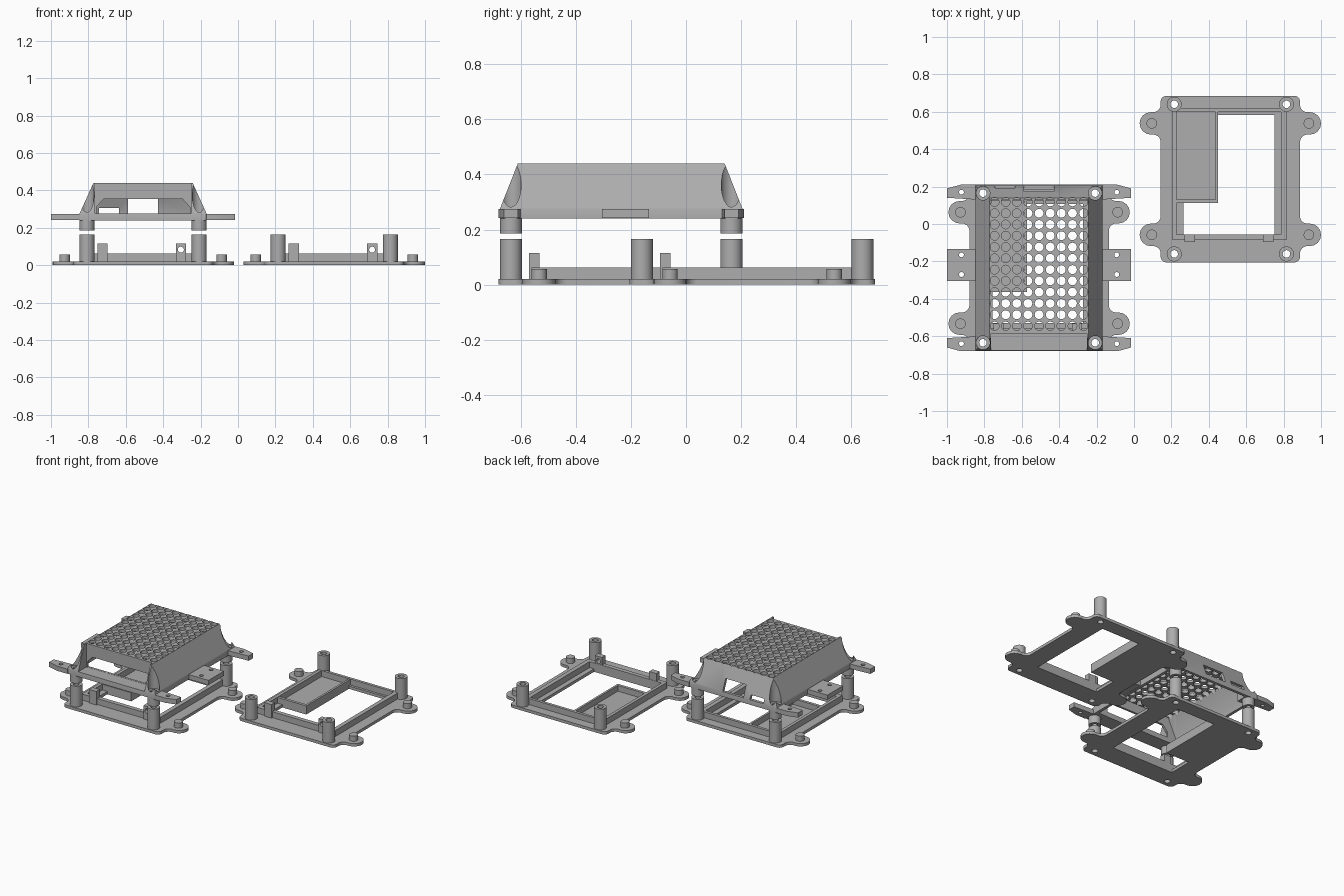
import bpy, bmesh
from math import cos, sin, radians, pi
from mathutils import Matrix, Vector

if "Cube" in bpy.data.objects:
    bpy.data.objects.remove(bpy.data.objects["Cube"])

grey = bpy.data.materials.new("plain_grey")
grey.use_nodes = True
COLOUR = (0.42, 0.42, 0.42, 1)
grey.diffuse_color = COLOUR
grey.node_tree.nodes["Principled BSDF"].inputs["Base Color"].default_value = COLOUR


def finish(name, bm):
    bmesh.ops.recalc_face_normals(bm, faces=bm.faces)
    mesh = bpy.data.meshes.new(name)
    bm.to_mesh(mesh)
    bm.free()
    mesh.materials.append(grey)
    obj = bpy.data.objects.new(name, mesh)
    bpy.context.collection.objects.link(obj)
    return obj


def prism(name, points, low, high, axis="z"):
    """Extrude a 2D outline along an axis (x: yz outline, y: xz outline)."""
    place = {"z": lambda a, b, d: (a, b, d),
             "y": lambda a, b, d: (a, d, b),
             "x": lambda a, b, d: (d, a, b)}[axis]
    bm = bmesh.new()
    face = bm.faces.new([bm.verts.new(place(a, b, low)) for a, b in points])
    out = bmesh.ops.extrude_face_region(bm, geom=[face])
    shift = Vector(place(0, 0, high - low))
    bmesh.ops.translate(bm, vec=shift, verts=[v for v in out["geom"] if isinstance(v, bmesh.types.BMVert)])
    return finish(name, bm)


def box(name, x, y, z):
    return prism(name, [(x[0], y[0]), (x[1], y[0]), (x[1], y[1]), (x[0], y[1])], *z)


def rods(name, centres, radius, low, high, axis="z", sides=32):
    """One mesh holding a cylinder at every centre."""
    bm = bmesh.new()
    for a, b in centres:
        turn = Matrix.Rotation(pi / 2, 4, "X") if axis == "y" else Matrix()
        mid = (low + high) / 2
        spot = (a, mid, b) if axis == "y" else (a, b, mid)
        bmesh.ops.create_cone(bm, cap_ends=True, segments=sides, radius1=radius, radius2=radius,
                              depth=high - low, matrix=Matrix.Translation(spot) @ turn)
    return finish(name, bm)


def combine(target, tools, operation="DIFFERENCE"):
    bpy.context.view_layer.objects.active = target
    for tool in tools:
        mod = target.modifiers.new("cut", "BOOLEAN")
        mod.solver = "EXACT"
        mod.operation = operation
        mod.object = tool
        bpy.ops.object.modifier_apply(modifier=mod.name)
        bpy.data.objects.remove(tool)
    return target


def arc(cx, cy, r, start, end, steps=8):
    angles = [radians(start + (end - start) * i / steps) for i in range(steps + 1)]
    return [(cx + r * cos(a), cy + r * sin(a)) for a in angles]


def smooth(obj):
    bpy.ops.object.select_all(action="DESELECT")
    obj.select_set(True)
    bpy.context.view_layer.objects.active = obj
    bpy.ops.object.shade_smooth_by_angle(angle=radians(30))


def corners(x, y):
    return [(sx * x, sy * y) for sx in (-1, 1) for sy in (-1, 1)]


SCREWS = corners(0.30, 0.40)


def make_tray():
    # Base plate with four rounded ears
    quarter = (arc(0.4125, 0.198, 0.04, 180, 90) + arc(0.425, 0.298, 0.06, -90, 90)
               + arc(0.4125, 0.398, 0.04, 270, 180) + arc(0.3425, 0.415, 0.03, 0, 90))
    half = quarter + [(-x, y) for x, y in reversed(quarter)]
    outline = half + [(-x, -y) for x, y in half]
    plate = prism("base_plate", outline, 0, 0.02)
    opening = [(-0.25, -0.295), (0.235, -0.295), (0.235, 0.343),
               (-0.065, 0.343), (-0.065, -0.128), (-0.25, -0.128)]
    combine(plate, [prism("opening", opening, -0.1, 0.1),
                    rods("screw_holes", SCREWS, 0.02, -0.1, 0.1)])
    # Raised rim and the pocket wall beside the opening
    rim = box("rim_wall", (-0.31, 0.30), (-0.325, 0.38), (0.018, 0.062))
    combine(rim, [box("inside", (-0.288, 0.27), (-0.295, 0.36), (0, 0.1)),
                  rods("screw_holes", SCREWS, 0.03, -0.1, 0.2)])
    pocket = [(-0.295, -0.128), (-0.065, -0.128), (-0.065, 0.365),
              (-0.08, 0.365), (-0.08, -0.108), (-0.295, -0.108)]
    pocket_wall = prism("pocket_wall", pocket, 0.015, 0.06)
    # Screw posts, locating pegs and upright tabs
    posts = rods("screw_posts", SCREWS, 0.04, 0.01, 0.165)
    combine(posts, [rods("bores", SCREWS, 0.02, -0.1, 0.3)])
    pegs = rods("locating_pegs", corners(0.42, 0.298), 0.028, 0.015, 0.056)
    left_tab = box("plain_tab", (-0.245, -0.19), (-0.335, -0.297), (0.018, 0.115))
    right_tab = box("drilled_tab", (0.175, 0.23), (-0.335, -0.297), (0.018, 0.115))
    combine(right_tab, [rods("pin_hole", [(0.202, 0.083)], 0.016, -0.4, -0.2, "y")])
    return [plate, rim, pocket_wall, posts, pegs, left_tab, right_tab]


def make_lid():
    # Tapered hood with a straight skirt
    bm = bmesh.new()
    rings = []
    for x, y, z in ((0.34, 0.44, 0.24), (0.34, 0.44, 0.275), (0.265, 0.375, 0.44)):
        rings.append([bm.verts.new((sx * x, sy * y, z)) for sx, sy in ((-1, -1), (1, -1), (1, 1), (-1, 1))])
    bm.faces.new(rings[0])
    bm.faces.new(rings[2])
    for a, b in zip(rings, rings[1:]):
        for i in range(4):
            j = (i + 1) % 4
            bm.faces.new((a[i], a[j], b[j], b[i]))
    hood = finish("hood", bm)

    # Hollow it out, leaving solid corners for the screws
    length = [(-0.335, 0.2), (0.42, 0.2), (0.42, 0.275), (0.36, 0.42), (-0.335, 0.42)]
    width = [(-0.32, 0.2), (0.32, 0.2), (0.32, 0.275), (0.252, 0.42), (-0.252, 0.42), (-0.32, 0.275)]
    combine(hood, [prism("long_cavity", length, -0.255, 0.255, "x"),
                   prism("wide_cavity", width, -0.333, 0.345, "y")])

    # Recessed front with a chamfered opening, back window and slot
    mouth = [(-0.25, 0.276), (0.25, 0.276), (0.25, 0.31), (0.21, 0.355), (-0.21, 0.355), (-0.25, 0.31)]
    combine(hood, [box("front_recess", (-0.256, 0.256), (-0.6, -0.35), (0.275, 0.6)),
                   prism("mouth", mouth, -0.4, -0.3, "y"),
                   box("back_window", (-0.08, 0.08), (0.3, 0.6), (0.275, 0.355)),
                   box("back_slot", (-0.235, -0.13), (0.3, 0.6), (0.275, 0.305)),
                   rods("screw_wells", SCREWS, 0.037, 0.275, 0.6),
                   rods("screw_holes", SCREWS, 0.02, 0.1, 0.5)])

    # Vent grid
    grid = [((i - 4) * 0.0595, 0.353 - j * 0.0603) for i in range(9) for j in range(12)]
    combine(hood, [rods("vents", grid, 0.0235, 0.405, 0.5, sides=20)])

    # Short posts under the corners
    feet = rods("lid_posts", SCREWS, 0.04, 0.185, 0.242)
    combine(feet, [rods("bores", SCREWS, 0.02, 0.1, 0.5)])

    # Side mounting lugs
    lugs = []
    for s in (-1, 1):
        for e in (-1, 1):
            shape = [(0.325, 0.365), (0.4925, 0.375), (0.4925, 0.425), (0.42, 0.445), (0.338, 0.445)]
            lug = prism("corner_lug", [(s * x, e * y) for x, y in shape], 0.241, 0.274)
            hole = rods("lug_hole", [(s * 0.415, e * 0.405)], 0.013, 0.1, 0.5, sides=20)
            lugs.append(combine(lug, [hole, rods("clear", [(s * 0.3, e * 0.4)], 0.037, 0.1, 0.5)]))
        shape = [(s * 0.325, -0.07), (s * 0.4925, -0.07), (s * 0.4925, 0.1), (s * 0.325, 0.1)]
        lug = prism("middle_lug", shape, 0.241, 0.274)
        spots = [(s * 0.415, 0.07), (s * 0.415, -0.035)]
        lugs.append(combine(lug, [rods("lug_holes", spots, 0.013, 0.1, 0.5, sides=20)]))
    return [hood, feet] + lugs


# Place one free tray, and a second one under the lid
RIGHT, LEFT = Vector((0.515, 0.24, 0)), Vector((-0.5075, -0.235, 0))
for parts, spot in ((make_tray(), RIGHT), (make_tray(), LEFT), (make_lid(), LEFT)):
    for part in parts:
        smooth(part)
        part.location = spot
